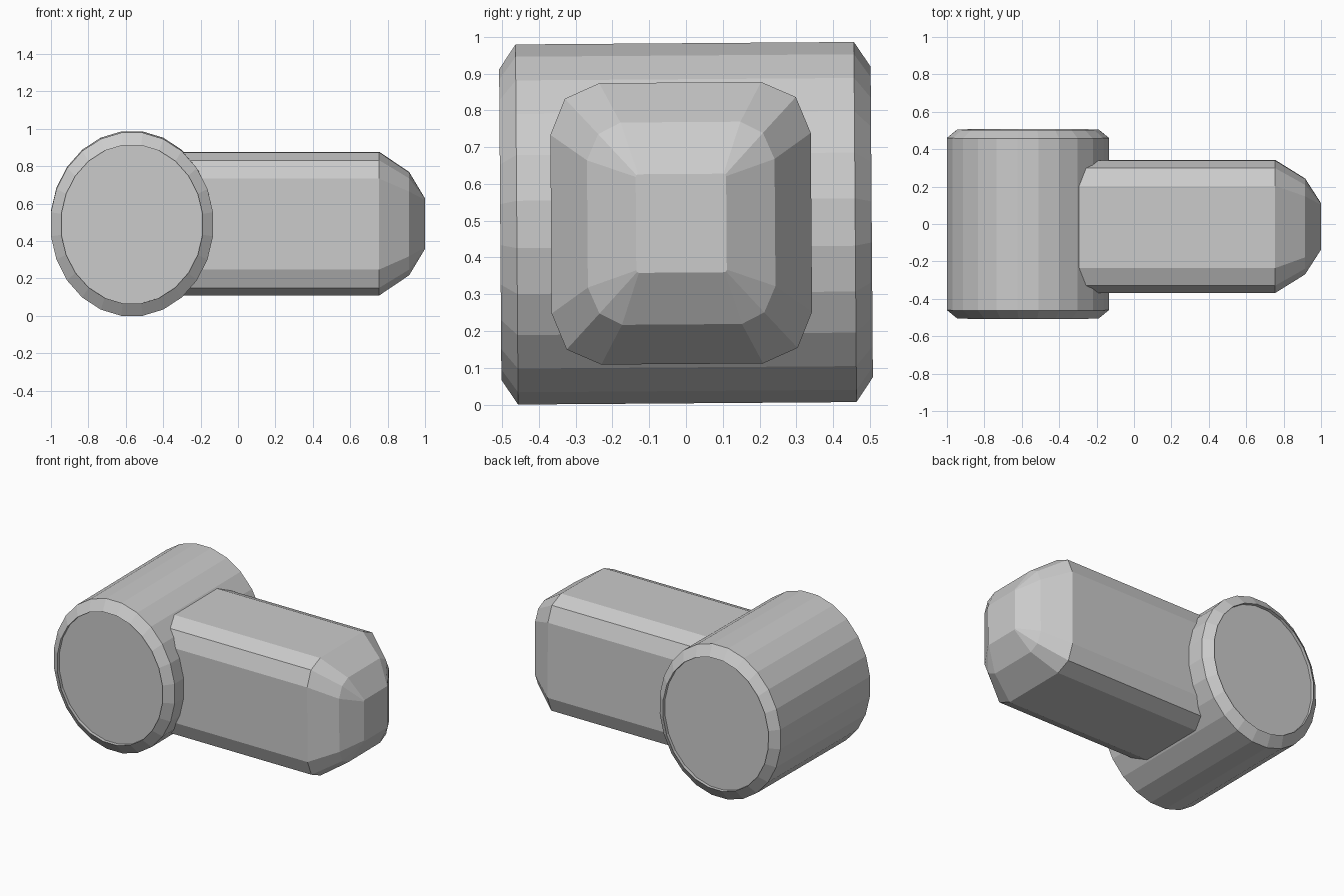
import bpy, bmesh
from math import sin, cos, pi
from mathutils import Vector, Matrix

if "Cube" in bpy.data.objects:
    bpy.data.objects.remove(bpy.data.objects["Cube"])

MID_Z = 0.493
TILT = Matrix.Rotation(0.0073, 4, 'X')   # the whole model leans very slightly


def loft(name, rings, location):
    """Skin a list of equal-length rings and cap both ends."""
    bm = bmesh.new()
    loops = [[bm.verts.new(p) for p in ring] for ring in rings]
    n = len(loops[0])
    for a, b in zip(loops, loops[1:]):
        for i in range(n):
            j = (i + 1) % n
            bm.faces.new((a[i], a[j], b[j], b[i]))
    bm.faces.new(loops[0])
    bm.faces.new(loops[-1])
    bmesh.ops.recalc_face_normals(bm, faces=bm.faces)
    mesh = bpy.data.meshes.new(name)
    bm.to_mesh(mesh)
    bm.free()
    obj = bpy.data.objects.new(name, mesh)
    bpy.context.collection.objects.link(obj)
    obj.matrix_world = Matrix.Translation(location) @ TILT
    return obj


def ellipse_ring(y, rx, rz, sides=24):
    angles = [(i + 0.5) * 2 * pi / sides for i in range(sides)]
    return [Vector((rx * cos(a), y, rz * sin(a))) for a in angles]


def rounded_ring(x, corner):
    """Mirror three points of one rounded corner into a 12-sided section."""
    ring = []
    for sy, sz in ((1, 1), (-1, 1), (-1, -1), (1, -1)):
        pts = corner if sy * sz > 0 else corner[::-1]
        ring += [Vector((x, sy * y, sz * z)) for y, z in pts]
    return ring


# Cross barrel: chamfered ends with a shallow recessed cap
half = [(0.484, 0.381, 0.426), (0.505, 0.381, 0.426), (0.46, 0.437, 0.4937)]
profile = [(-y, rx, rz) for y, rx, rz in half] + half[::-1]
loft("cross_barrel", [ellipse_ring(*p) for p in profile], (-0.567, 0, MID_Z))

# Arm: rounded block with a two-step tapered nose
body = [(0.354, 0.243), (0.314, 0.341), (0.220, 0.3825)]
nose = [(0.255, 0.173), (0.224, 0.244), (0.163, 0.275)]
tip = [(0.123, 0.127), (0.121, 0.132), (0.116, 0.134)]
sections = [(-0.5, body), (0.755, body), (0.915, nose), (1.0, tip)]
loft("arm", [rounded_ring(*s) for s in sections], (0, -0.013, MID_Z))
